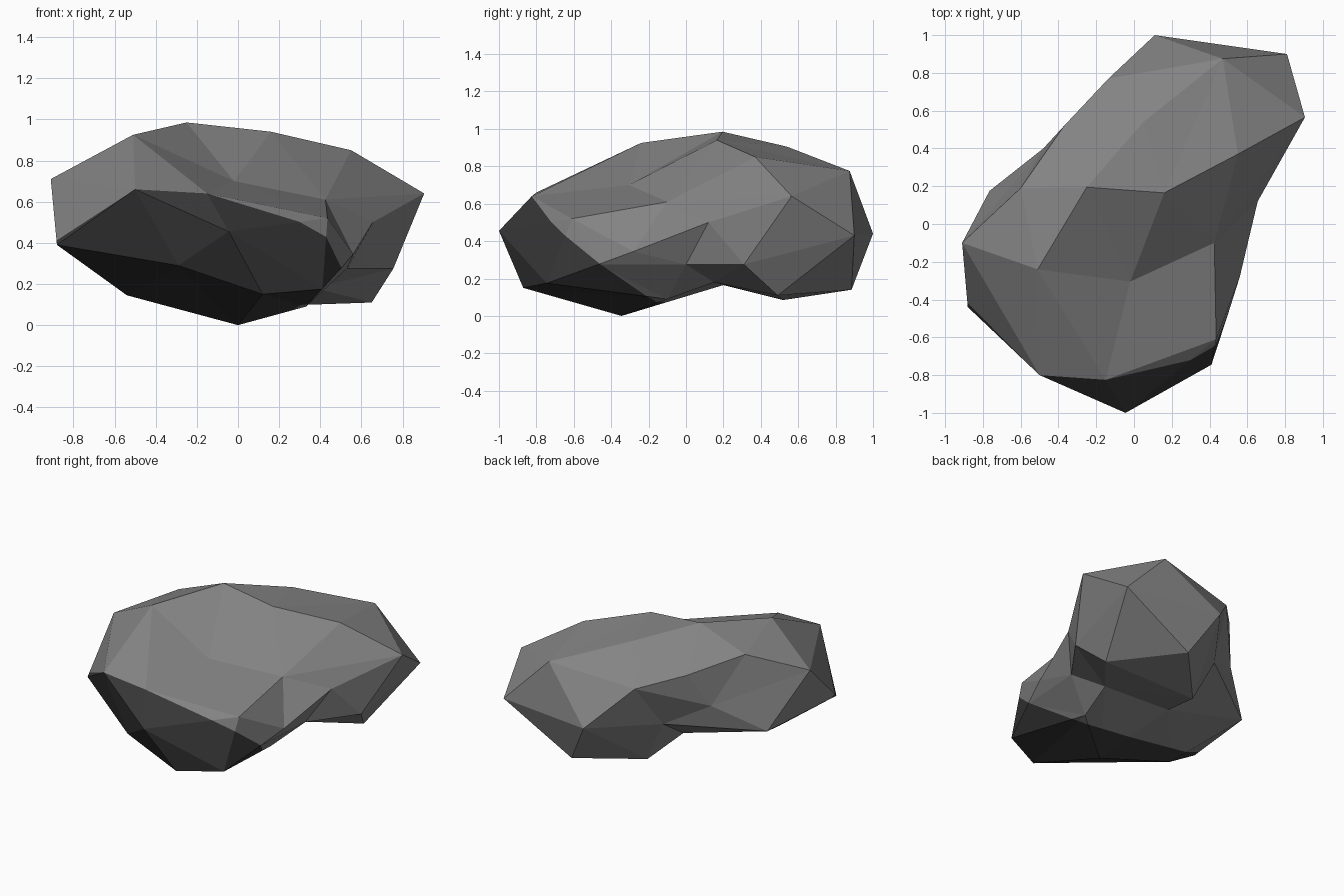
import bpy, bmesh
from mathutils import Vector

if "Cube" in bpy.data.objects:
    bpy.data.objects.remove(bpy.data.objects["Cube"])

# Corner points of the boulder, grouped by zone (x, y, z)
CORNERS = [
    # crest and top hollow
    (-.51, -.24, .925), (-.25, .195, .985), (.16, .165, .94), (.55, .37, .85),
    (.05, .54, .905), (-.02, -.305, .70), (.425, -.10, .61), (.435, -.61, .52),
    # front and front underside
    (-.15, -.825, .64), (-.50, -.80, .66), (-.045, -1, .455), (.41, -.745, .175),
    (.12, -.87, .15), (0, -.345, 0), (-.54, -.28, .145), (-.29, -.83, .29),
    # left side
    (-.88, -.44, .39), (-.91, -.10, .71), (-.765, .175, .34), (-.60, .19, .85),
    (-.37, .52, .765), (-.48, .40, .53), (-.21, .56, .39), (-.135, .77, .70),
    # right side
    (.50, -.47, .275), (.56, -.28, .345), (.655, .12, .50), (.755, .31, .275),
    (.905, .565, .64), (.65, .49, .11), (.53, 0, .275), (.33, -.10, .09),
    # back and back underside
    (.81, .90, .43), (.47, .875, .775), (.11, 1, .44), (.284, .885, .14),
    (-.06, .52, .085), (.37, .15, .18), (-.12, .20, .165),
]
# Ridges that must run between these corners
RIDGES = [(1, 5), (0, 8), (9, 10), (26, 30), (30, 37), (29, 36)]
CENTRE = Vector((0, .05, .5))
AXIS = Vector((.4, .917, 0)).normalized()


def on_sphere(p):
    """Direction of a corner from the centre, with the long axis shortened."""
    d = Vector(p) - CENTRE
    d -= AXIS * d.dot(AXIS) * .4
    d.z *= 1.1
    return d.normalized()


def turn_ridge(bm, a, b):
    """Turn the edge between two triangles so that it joins corners a and b."""
    for e in bm.edges:
        tips = {v for f in e.link_faces for v in f.verts} - set(e.verts)
        if tips == {a, b} and not bm.edges.get((a, b)):
            bmesh.utils.edge_rotate(e, True)
            return


def material(name, value):
    m = bpy.data.materials.new(name)
    m.diffuse_color = (value, value, value, 1)
    m.use_nodes = True
    m.node_tree.nodes["Principled BSDF"].inputs["Base Color"].default_value = m.diffuse_color
    return m


# Skin the corners as a sphere, then move them out to the rock shape
bm = bmesh.new()
verts = [bm.verts.new(on_sphere(p)) for p in CORNERS]
bmesh.ops.convex_hull(bm, input=verts)
for v, p in zip(verts, CORNERS):
    v.co = p
for a, b in RIDGES:
    turn_ridge(bm, verts[a], verts[b])
bmesh.ops.recalc_face_normals(bm, faces=bm.faces[:])

# Cut along the slanted border of the dark lower front
normal = Vector((.12, .767, 1))
border = normal * (-.015 / normal.length_squared)
bmesh.ops.bisect_plane(bm, geom=bm.verts[:] + bm.edges[:] + bm.faces[:], dist=.005,
                       plane_co=border, plane_no=normal)
for f in bm.faces:
    f.smooth = False
    f.material_index = int((f.calc_center_median() - border).dot(normal) < 0)

mesh = bpy.data.meshes.new("boulder")
bm.to_mesh(mesh)
bm.free()
mesh.materials.append(material("stone_grey", .23))
mesh.materials.append(material("dark_stone", .038))
boulder = bpy.data.objects.new("boulder", mesh)
bpy.context.collection.objects.link(boulder)
